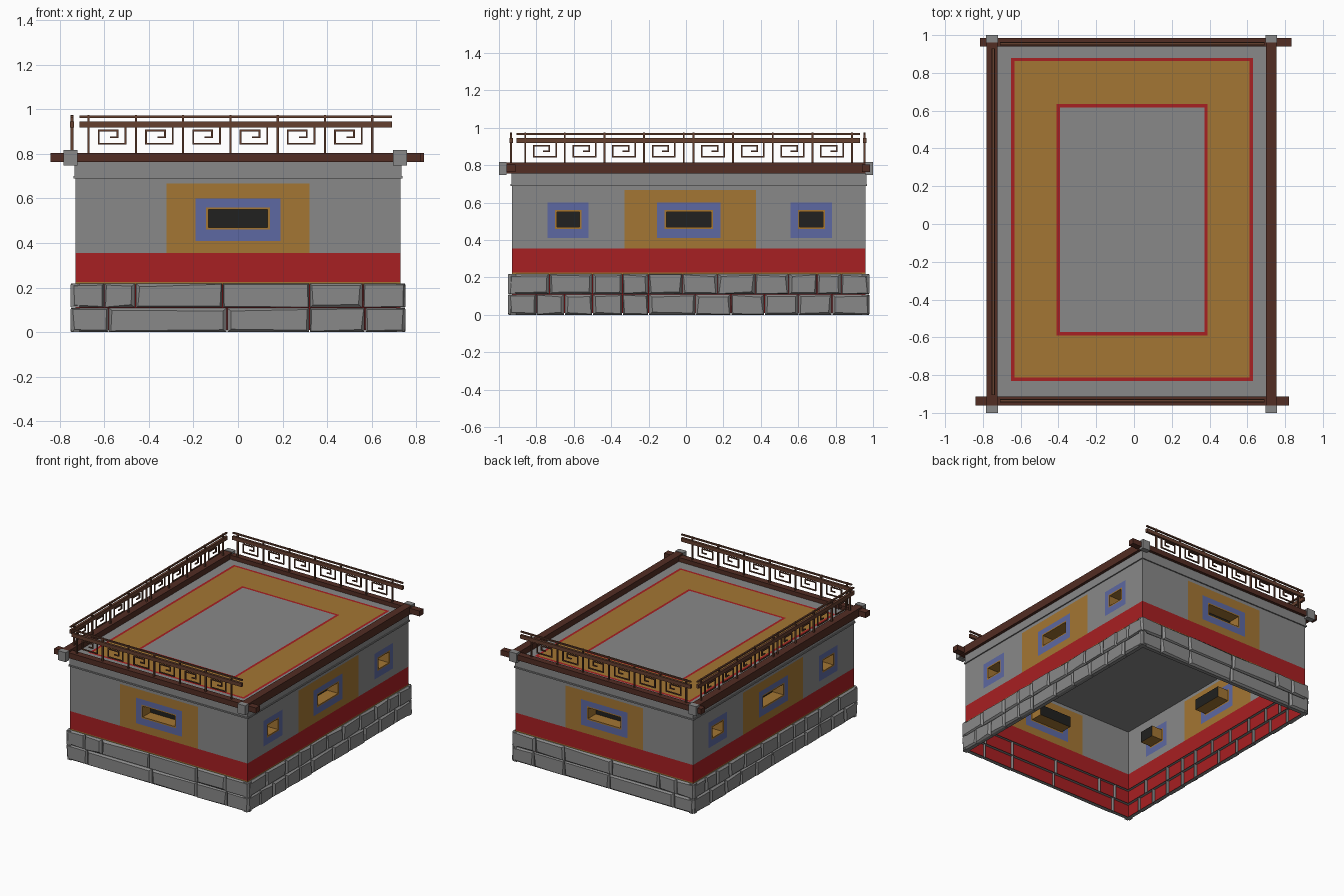
import bpy, bmesh, random
from mathutils import Vector

random.seed(4)
old = bpy.data.objects.get("Cube")
if old:
    bpy.data.objects.remove(old, do_unlink=True)


def material(name, r, g, b):
    m = bpy.data.materials.new(name)
    m.use_nodes = True
    m.diffuse_color = (r, g, b, 1)
    bsdf = m.node_tree.nodes["Principled BSDF"]
    bsdf.inputs["Base Color"].default_value = (r, g, b, 1)
    bsdf.inputs["Roughness"].default_value = 0.9
    return m


NAMES = ["grey", "red", "ochre", "blue", "dark", "beam", "rail"]
MATS = [material("plaster grey", .25, .25, .25), material("deep red", .39, .014, .016),
        material("ochre", .37, .18, .033), material("slate blue", .11, .14, .36),
        material("window dark", .015, .015, .014), material("dark wood", .085, .026, .017),
        material("rail wood", .13, .05, .028)]
GREY, RED, OCHRE, BLUE, DARK, BEAM, RAIL = range(len(NAMES))


def finish(name, bm):
    mesh = bpy.data.meshes.new(name)
    bm.to_mesh(mesh)
    bm.free()
    for m in MATS:
        mesh.materials.append(m)
    ob = bpy.data.objects.new(name, mesh)
    bpy.context.collection.objects.link(ob)
    return ob


def face(bm, pts, mat, facing):
    f = bm.faces.new([bm.verts.new(p) for p in pts])
    f.normal_update()
    if f.normal.dot(Vector(facing)) < 0:
        f.normal_flip()
    f.material_index = mat
    return f


def box(bm, lo, hi, mat):
    verts = bmesh.ops.create_cube(bm, size=1)["verts"]
    for v in verts:
        v.co = [l + (c + .5) * (h - l) for c, l, h in zip(v.co, lo, hi)]
    faces = {f for v in verts for f in v.link_faces}
    for f in faces:
        f.material_index = mat
    return faces


def sheet(bm, layers, place, facing):
    """Flat sheet cut along nested rectangles; later ones win, None is a hole."""
    us = sorted({u for l in layers for u in l[:2]})
    vs = sorted({v for l in layers for v in l[2:4]})
    for a, b in zip(us, us[1:]):
        for c, d in zip(vs, vs[1:]):
            u, v = (a + b) / 2, (c + d) / 2
            hit = [l[4] for l in layers if l[0] < u < l[1] and l[2] < v < l[3]]
            if hit and hit[-1] is not None:
                face(bm, [place(*p) for p in ((a, c), (b, c), (b, d), (a, d))], hit[-1], facing)


X, Y0, Y1 = .73, -.93, .96
# side name: (fixed axis, position, outward sign, extent along the wall)
SIDES = {"front": (1, Y0, -1, -X, X), "back": (1, Y1, 1, -X, X),
         "left": (0, X, 1, Y0, Y1), "right": (0, -X, -1, Y0, Y1)}


def mapper(axis, pos, sign):
    def place(u, v, out=0):
        w = pos + sign * out
        return Vector((u, w, v) if axis == 1 else (w, u, v))
    return place


# Painted walls with recessed windows
for side, (axis, pos, sign, u0, u1) in SIDES.items():
    place = mapper(axis, pos, sign)
    facing = place(0, 0, 1) - place(0, 0)
    if axis == 1:
        panel, windows = (-.32, .32), [(0, .19, .143)]
    else:
        panel, windows = (-.33, .375), [(.015, .17, .13), (-.63, .11, .07), (.67, .11, .072)]
    layers = [(u0, u1, .01, .70, GREY), (u0, u1, .01, .355, RED), (*panel, .355, .667, OCHRE)]
    bm = bmesh.new()
    for c, plate, frame in windows:
        a, b, lo, hi, depth = c - frame + .01, c + frame - .01, .47, .55, -.09
        layers += [(c - plate, c + plate, .41, .60, BLUE),
                   (c - frame, c + frame, .46, .56, OCHRE), (a, b, lo, hi, None)]
        corners = [(a, lo), (b, lo), (b, hi), (a, hi)]
        mid = place(c, (lo + hi) / 2, depth / 2)
        for p, q in zip(corners, corners[1:] + corners[:1]):
            pts = [place(*p), place(*q), place(*q, depth), place(*p, depth)]
            face(bm, pts, OCHRE, mid - sum(pts, Vector()) / 4)
        face(bm, [place(*p, depth) for p in corners], DARK, facing)
    sheet(bm, layers, place, facing)
    finish(side + "_wall", bm)

# Stone footing: open-backed chamfered blocks in two courses
COURSES = {1: ([-.75, -.58, -.05, .32, .57, .75], [-.75, -.6, -.46, -.07, .32, .56, .75]),
           0: ([-.95, -.8, -.65, -.5, -.34, -.2, .05, .24, .42, .6, .78, .98],
               [-.95, -.73, -.5, -.34, -.2, -.02, .17, .37, .55, .7, .83, .98])}
for side, (axis, pos, sign, u0, u1) in SIDES.items():
    place = mapper(axis, pos, sign)
    bm = bmesh.new()
    for row, joints in enumerate(COURSES[axis]):
        z0, z1 = row * .11, row * .11 + .108
        for a, b in zip(joints, joints[1:]):
            rings = []
            for inset, out in ((0, -.02), (0, .008), (.012, .021)):
                ring = []
                for u, s in ((a + .002, 1), (b - .002, -1)):
                    for z, t in ((z0, 1), (z1, -1)):
                        j = inset * random.uniform(.3, 1.5)
                        ring.append(bm.verts.new(place(u + s * j, z + t * j * .8, out)))
                rings.append([ring[i] for i in (0, 2, 3, 1)])
            for r, s in zip(rings, rings[1:]):
                for i in range(4):
                    bm.faces.new((r[i], r[i - 1], s[i - 1], s[i]))
            bm.faces.new(rings[-1])
    bmesh.ops.recalc_face_normals(bm, faces=bm.faces[:])
    centre = sum((v.co for v in bm.verts), Vector()) / len(bm.verts)
    outward = place(0, 0, 1) - place(0, 0)
    # keep the front of every block facing out
    for f in bm.faces:
        if f.normal.dot(outward) < -.3:
            f.normal_flip()
    finish(side + "_footing_stones", bm)

# Ochre strip along the top of the footing
bm = bmesh.new()
for axis, pos, sign, u0, u1 in SIDES.values():
    place = mapper(axis, pos, sign)
    face(bm, [place(u, v, .003) for u, v in ((u0, .215), (u1, .215), (u1, .226), (u0, .226))],
         OCHRE, place(0, 0, 1) - place(0, 0))
finish("footing_strip", bm)

# Roof slab with a small cornice lip
bm = bmesh.new()
box(bm, (-X - .004, Y0 - .004, .695), (X + .004, Y1 + .004, .768), GREY)
finish("roof_slab", bm)
bm = bmesh.new()
box(bm, (-X - .009, Y0 - .009, .69), (X + .009, Y1 + .009, .70), GREY)
finish("cornice_lip", bm)

# Painted roof with nested borders
bm = bmesh.new()
layers = [(-.73, .73, -.93, .96, GREY)]
for x0, x1, y0, y1, inner in ((-.65, .63, -.83, .88, OCHRE), (-.41, .39, -.59, .635, GREY)):
    e = .018
    layers += [(x0, x1, y0, y1, RED), (x0 + e, x1 - e, y0 + e, y1 - e, inner)]
sheet(bm, layers, lambda u, v: Vector((u, v, .772)), (0, 0, 1))
finish("roof_painting", bm)

# Edge beams with pale ends
for name, x0, x1, y0, y1 in (("front_beam", -.84, .82, -.96, -.912), ("back_beam", -.815, .835, .94, .985)):
    bm = bmesh.new()
    for f in box(bm, (x0, y0, .763), (x1, y1, .803), BEAM):
        f.normal_update()
    finish(name, bm)
for name, x0, x1 in (("right_beam", -.78, -.722), ("left_beam", .698, .755)):
    bm = bmesh.new()
    box(bm, (x0, -.97, .755), (x1, .97, .815), BEAM)
    for s in (-1, 1):
        y0, y1 = sorted((s * .96, s))
        box(bm, (x0 - .003, y0, .748), (x1 + .003, y1, .818), GREY)
    finish(name, bm)

# Railings: posts, two rails and a square spiral in each bay
STEP, T = .212, .006
SPIRAL = [(.165, .925), (.165, .845), (.045, .845), (.045, .905), (.13, .905), (.13, .875), (.10, .875)]


def railing(name, axis, pos, u0, u1, sections, bays):
    place = mapper(axis, pos, 1)
    bm = bmesh.new()

    def bar(ua, ub, za, zb, t=T):
        box(bm, place(ua, za, -t), place(ub, zb, t), RAIL)
    bar(u0, u1, .918, .945, .009)
    bar(u0, u1, .962, .972)
    for start in sections:
        for i in range(bays + 1):
            u = start + i * STEP
            bar(u - T * .8, u + T * .8, .80, .974)
            if i < bays:
                for (a, c), (b, d) in zip(SPIRAL, SPIRAL[1:]):
                    h = .004
                    bar(u + min(a, b) - h, u + max(a, b) + h, min(c, d) - h, max(c, d) + h, .004)
    finish(name, bm)


railing("front_railing", 1, -.935, -.71, .69, [-.67], 6)
railing("back_railing", 1, .955, -.71, .69, [-.67], 6)
railing("right_railing", 0, -.745, -.905, .93, [-.86, .04], 4)
